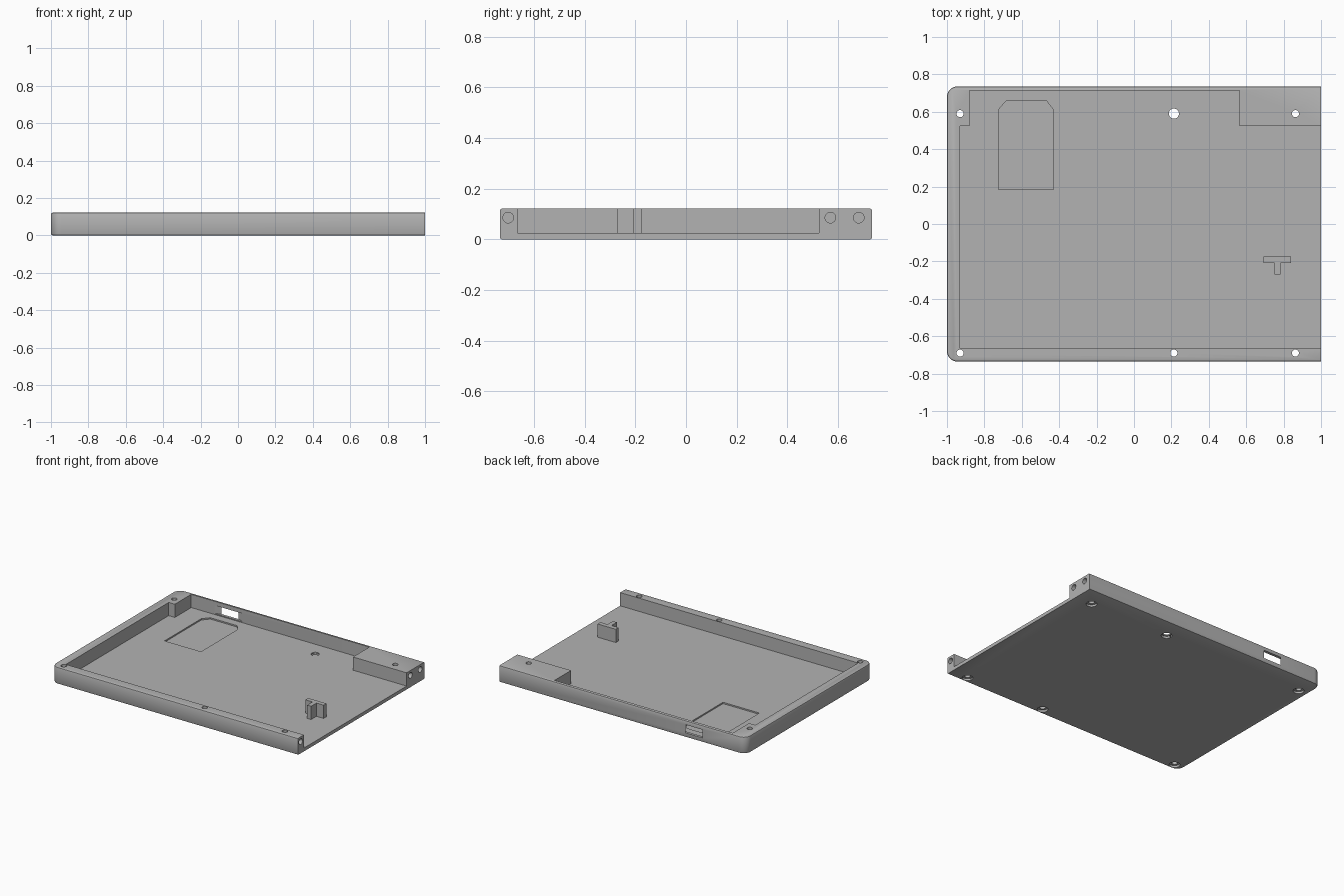
import bpy, bmesh, math
from mathutils import Matrix

cube = bpy.data.objects.get("Cube")
if cube:
    bpy.data.objects.remove(cube, do_unlink=True)

grey = bpy.data.materials.new("plain_grey")
grey.use_nodes = True
grey.diffuse_color = (0.45, 0.45, 0.45, 1)
grey.node_tree.nodes["Principled BSDF"].inputs["Base Color"].default_value = (0.45, 0.45, 0.45, 1)

W, D, H, FLOOR = 1.0, 0.735, 0.122, 0.025


def make(name, bm):
    bmesh.ops.recalc_face_normals(bm, faces=bm.faces)
    mesh = bpy.data.meshes.new(name)
    bm.to_mesh(mesh)
    bm.free()
    mesh.materials.append(grey)
    obj = bpy.data.objects.new(name, mesh)
    bpy.context.collection.objects.link(obj)
    return obj


def prism(name, outline, z0, z1, rim=0):
    """Extrude an xy outline; optionally round its top and bottom rims."""
    bm = bmesh.new()
    base = bm.faces.new([bm.verts.new((x, y, z0)) for x, y in outline])
    top = bmesh.ops.extrude_face_region(bm, geom=[base])["geom"]
    for v in top:
        if isinstance(v, bmesh.types.BMVert):
            v.co.z = z1
    if rim:
        edges = [e for e in bm.edges if abs(e.verts[0].co.z - e.verts[1].co.z) < 1e-6]
        bmesh.ops.bevel(bm, geom=edges, offset=rim, segments=2, profile=0.5, affect='EDGES')
    return make(name, bm)


def box(name, x0, x1, y0, y1, z0, z1):
    return prism(name, [(x0, y0), (x1, y0), (x1, y1), (x0, y1)], z0, z1)


def rod(name, centre, radius, length, along_x=False):
    bm = bmesh.new()
    turn = Matrix.Rotation(math.pi / 2, 4, 'Y') if along_x else Matrix()
    bmesh.ops.create_cone(bm, cap_ends=True, segments=32, radius1=radius, radius2=radius,
                          depth=length, matrix=Matrix.Translation(centre) @ turn)
    return make(name, bm)


def cut(body, cutter):
    mod = body.modifiers.new("cut", 'BOOLEAN')
    mod.operation, mod.solver, mod.object = 'DIFFERENCE', 'EXACT', cutter
    bpy.context.view_layer.objects.active = body
    bpy.ops.object.modifier_apply(modifier=mod.name)
    bpy.data.objects.remove(cutter, do_unlink=True)


# Tray blank: two rounded corners at the left end, flat cut at the open end
R = 0.055
arc = [(-W + R - R * math.cos(a), D - R + R * math.sin(a))
       for a in [i * math.pi / 16 for i in range(9)]]
outline = [(W + 0.1, -D)] + [(W + 0.1, D)] + arc[::-1] + [(x, -y) for x, y in arc]
tray = prism("case_tray", outline, 0, H, rim=0.009)
cut(tray, box("end_cutter", W, W + 0.3, -1, 1, -1, 1))

# Main cavity, open at the right end, leaving screw blocks at the back
cavity = [(-0.93, -0.665), (1.1, -0.665), (1.1, 0.525), (0.565, 0.525),
          (0.565, 0.715), (-0.88, 0.715), (-0.88, 0.525), (-0.93, 0.525)]
cut(tray, prism("cavity_cutter", cavity, FLOOR, 0.3))

# Shallow floor recess with clipped corners
recess = [(-0.725, 0.185), (-0.43, 0.185), (-0.43, 0.61),
          (-0.467, 0.657), (-0.685, 0.657), (-0.725, 0.61)]
cut(tray, prism("recess_cutter", recess, 0.015, 0.06))

# Flared port opening through the back wall
port = [(-0.69, 0.705), (-0.46, 0.705), (-0.46, 0.715), (-0.51, 0.735),
        (-0.51, 0.76), (-0.65, 0.76), (-0.65, 0.735), (-0.69, 0.715)]
cut(tray, prism("port_cutter", port, 0.032, 0.092))

# Screw holes with counterbores underneath
for x in (-0.93, 0.213, 0.863):
    for y in (-0.69, 0.59):
        radius = 0.027 if (abs(x) < 0.5 and y > 0) else 0.019
        cut(tray, rod("screw_cutter", (x, y, 0.1), radius, 0.4))
        cut(tray, rod("counterbore_cutter", (x, y, 0), 0.036, 0.03))

# Blind pin holes in the open end
for y in (-0.702, 0.57, 0.682):
    cut(tray, rod("pin_cutter", (W, y, 0.086), 0.021, 0.1, along_x=True))

# T-shaped support post on the floor
post = [(0.692, -0.175), (0.692, -0.208), (0.75, -0.208), (0.75, -0.27),
        (0.782, -0.27), (0.782, -0.208), (0.84, -0.208), (0.84, -0.175)]
prism("support_post", post, FLOOR - 0.005, H)

# Smooth the round parts, keep edges crisp
bpy.ops.object.select_all(action='DESELECT')
tray.select_set(True)
bpy.context.view_layer.objects.active = tray
bpy.ops.object.shade_smooth_by_angle(angle=math.radians(25))
